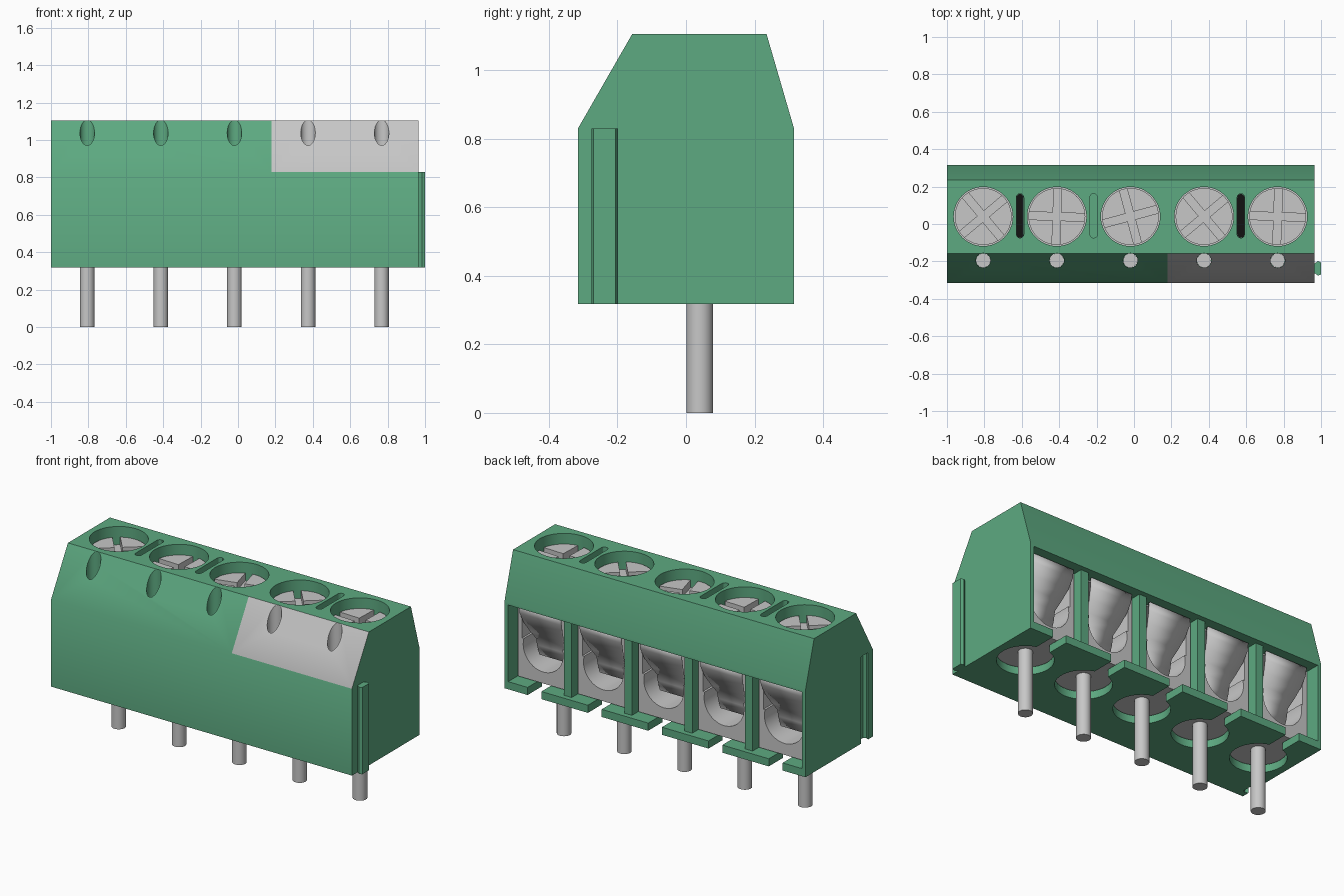
import bpy, bmesh, math
from mathutils import Matrix, Vector

if "Cube" in bpy.data.objects:
    bpy.data.objects.remove(bpy.data.objects["Cube"], do_unlink=True)


def material(name, rgb):
    m = bpy.data.materials.new(name)
    m.use_nodes = True
    m.diffuse_color = (*rgb, 1)
    bsdf = next(n for n in m.node_tree.nodes if n.type == 'BSDF_PRINCIPLED')
    bsdf.inputs["Base Color"].default_value = (*rgb, 1)
    return m


GREEN = material("housing green", (0.11, 0.40, 0.22))
GREY = material("metal grey", (0.57, 0.57, 0.57))
BLACK = material("slot black", (0.006, 0.006, 0.006))


def make(name, bm, mat=None):
    bmesh.ops.recalc_face_normals(bm, faces=bm.faces)
    me = bpy.data.meshes.new(name)
    bm.to_mesh(me)
    bm.free()
    ob = bpy.data.objects.new(name, me)
    bpy.context.collection.objects.link(ob)
    if mat:
        me.materials.append(mat)
    return ob


def box(name, x0, x1, y0, y1, z0, z1, mat=None):
    bm = bmesh.new()
    bmesh.ops.create_cube(bm, size=1)
    for v in bm.verts:
        v.co = Vector(((x0, x1)[v.co.x > 0], (y0, y1)[v.co.y > 0], (z0, z1)[v.co.z > 0]))
    return make(name, bm, mat)


def cylinder(name, center, r, depth, mat=None, axis='Z', seg=40):
    bm = bmesh.new()
    rot = Matrix.Rotation(math.pi / 2, 4, 'X') if axis == 'Y' else Matrix()
    bmesh.ops.create_cone(bm, cap_ends=True, segments=seg, radius1=r, radius2=r,
                          depth=depth, matrix=Matrix.Translation(center) @ rot)
    return make(name, bm, mat)


def prism(name, outline, z0, z1, mat=None):
    """Vertical prism over an xy outline."""
    bm = bmesh.new()
    f = bm.faces.new([bm.verts.new((x, y, z0)) for x, y in outline])
    ext = bmesh.ops.extrude_face_region(bm, geom=[f])["geom"]
    for v in ext:
        if isinstance(v, bmesh.types.BMVert):
            v.co.z = z1
    return make(name, bm, mat)


def cut(ob, cutter):
    mod = ob.modifiers.new("cut", 'BOOLEAN')
    mod.operation, mod.solver, mod.object = 'DIFFERENCE', 'EXACT', cutter
    bpy.context.view_layer.objects.active = ob
    bpy.ops.object.modifier_apply(modifier=mod.name)
    bpy.data.objects.remove(cutter, do_unlink=True)


def smooth(ob):
    bpy.ops.object.select_all(action='DESELECT')
    ob.select_set(True)
    bpy.context.view_layer.objects.active = ob
    bpy.ops.object.shade_smooth_by_angle(angle=math.radians(30))


def stadium(cx, y0, y1, r, n=6):
    pts = []
    for cy, start in ((y1 - r, 0), (y0 + r, math.pi)):
        for i in range(n + 1):
            a = start + math.pi * i / n
            pts.append((cx + r * math.cos(a), cy + r * math.sin(a)))
    return pts


X0, X1, SPLIT = -1.0, 0.964, 0.18
PITCH, PY = 0.3935, 0.04
POLES = [-0.806 + PITCH * i for i in range(5)]

# Housing: side profile lofted along x, with a section at the colour split
profile = [(-0.315, 0.318), (-0.315, 0.83), (-0.157, 1.105),
           (0.235, 1.105), (0.315, 0.83), (0.315, 0.318)]
bm = bmesh.new()
rings = [[bm.verts.new((x, y, z)) for y, z in profile] for x in (X0, SPLIT, X1)]
for a, b in zip(rings, rings[1:]):
    for i in range(6):
        j = (i + 1) % 6
        bm.faces.new((a[i], a[j], b[j], b[i]))
bm.faces.new(rings[0])
bm.faces.new(rings[-1])
housing = make("housing", bm, GREEN)

# Wire bays open to the back, with dividers set in slightly
cut(housing, box("c", POLES[0] - 0.172, POLES[-1] + 0.172, 0.285, 0.4, 0.363, 0.815))
for x in POLES:
    cut(housing, box("c", x - 0.172, x + 0.172, -0.16, 0.35, 0.363, 0.815))
    # Screw well, test hole, pin opening and floor notch
    cut(housing, cylinder("c", (x, PY, 1.0), 0.158, 0.44, seg=48))
    cut(housing, cylinder("c", (x, -0.195, 1.0), 0.039, 0.4, seg=24))
    cut(housing, cylinder("c", (x, PY, 0.32), 0.15, 0.16, seg=48))
    cut(housing, box("c", x - 0.045, x + 0.045, 0.1, 0.4, 0.25, 0.38))

# Narrow slots between the screws
SLOTS = [("right", POLES[0], True), ("middle", POLES[1], False), ("left", POLES[3], True)]
for side, x, dark in SLOTS:
    sx = x + PITCH / 2
    cut(housing, prism("c", stadium(sx, -0.075, 0.162, 0.02), 1.02, 1.2))
    if dark:
        prism(side + "_slot_floor", stadium(sx, -0.074, 0.161, 0.0195), 1.019, 1.024, BLACK)


# Mating dovetail: ridge on the left end, groove on the right end
def dovetail(x):
    return [(x, -0.262), (x + 0.02, -0.276), (x + 0.036, -0.270),
            (x + 0.036, -0.206), (x + 0.02, -0.198), (x, -0.212)]


prism("end_ridge", dovetail(X1), 0.318, 0.83, GREEN)
groove = [(x - 0.002, -0.474 - y) for x, y in dovetail(X0)]
groove = [(X0 - 0.01, -0.264), (X0 + 0.018, -0.278), (X0 + 0.034, -0.27),
          (X0 + 0.034, -0.204), (X0 + 0.018, -0.196), (X0 - 0.01, -0.21)]
cut(housing, prism("c", groove, 0.2, 0.83))

# Grey marking on the left part of the front slope
housing.data.materials.append(GREY)
for p in housing.data.polygons:
    c = p.center
    marked = c.x > SPLIT and c.y < -0.15 and c.z > 0.835 and abs(p.normal.x) < 0.999
    p.material_index = 1 if marked else 0
smooth(housing)

# Metal parts for every pole
for i, (x, angle) in enumerate(zip(POLES, (40, 88, 105, 40, 88)), 1):
    smooth(cylinder(f"pin_{i}", (x, PY, 0.2), 0.039, 0.4, GREY, seg=32))
    cylinder(f"test_contact_{i}", (x, -0.195, 0.806), 0.0385, 0.01, GREY, seg=24)

    # Clamp cage with a round wire entry and a gap for the spring leaf
    cage = box(f"clamp_cage_{i}", x - 0.165, x + 0.165, -0.15, 0.235, 0.368, 0.81, GREY)
    cut(cage, cylinder("c", (x, 0.15, 0.565), 0.13, 0.4, axis='Y', seg=48))
    cut(cage, box("c", x - 0.137, x + 0.137, 0.06, 0.3, 0.60, 0.80))
    smooth(cage)

    # Curved leaf that guards the wire, with a waist in the middle
    bm = bmesh.new()
    rows = []
    for y, z, w in ((0.262, 0.808, 0.135), (0.258, 0.76, 0.132), (0.235, 0.70, 0.122),
                    (0.20, 0.64, 0.105), (0.168, 0.59, 0.088), (0.145, 0.54, 0.098),
                    (0.135, 0.48, 0.09)):
        rows.append([bm.verts.new((x + s * w, y, z)) for s in (-1, 1)])
    for a, b in zip(rows, rows[1:]):
        bm.faces.new((a[0], a[1], b[1], b[0]))
    leaf = make(f"wire_leaf_{i}", bm, GREY)
    mod = leaf.modifiers.new("thickness", 'SOLIDIFY')
    mod.thickness, mod.offset = 0.014, 0
    smooth(leaf)

    # Cross-slotted screw
    screw = cylinder(f"screw_{i}", (x, PY, 0.925), 0.152, 0.24, GREY, seg=48)
    for turn in (0, 90):
        slot = box("c", -0.2, 0.2, -0.021, 0.021, 1.0, 1.2)
        slot.data.transform(Matrix.Translation((x, PY, 0)) @
                            Matrix.Rotation(math.radians(angle + turn), 4, 'Z'))
        cut(screw, slot)
    smooth(screw)
